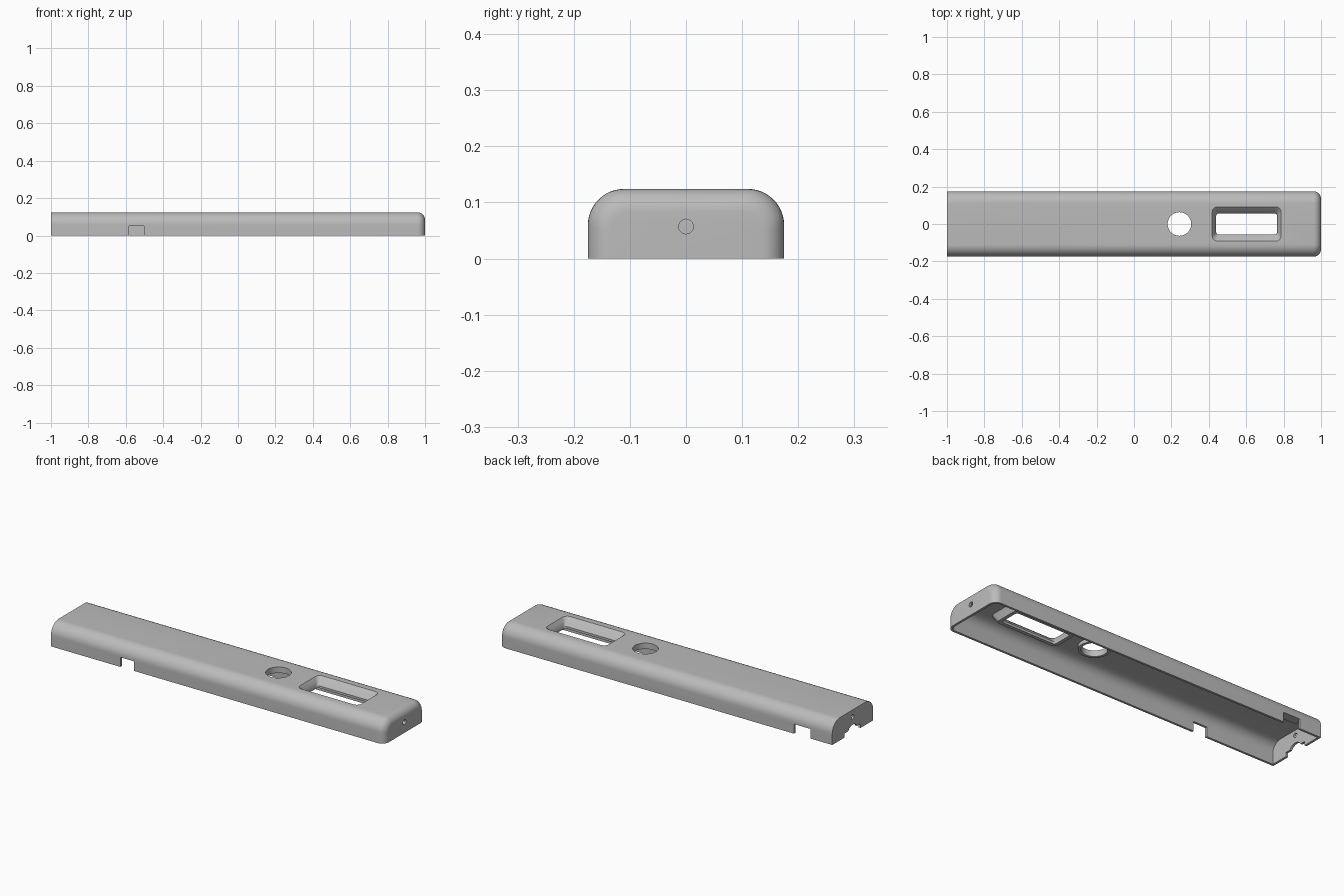
import bpy, bmesh, math
from mathutils import Matrix

cube = bpy.data.objects.get("Cube")
if cube:
    bpy.data.objects.remove(cube, do_unlink=True)

grey = bpy.data.materials.new("plain grey")
grey.use_nodes = True
COLOUR = (0.5, 0.5, 0.5, 1)
grey.diffuse_color = COLOUR
grey.node_tree.nodes["Principled BSDF"].inputs["Base Color"].default_value = COLOUR

LENGTH, HALF_W, HEIGHT = 2.0, 0.175, 0.124
EDGE_R, END_R, WALL = 0.065, 0.04, 0.012


def finish(bm, name):
    bmesh.ops.recalc_face_normals(bm, faces=bm.faces)
    mesh = bpy.data.meshes.new(name)
    bm.to_mesh(mesh)
    bm.free()
    mesh.materials.append(grey)
    obj = bpy.data.objects.new(name, mesh)
    bpy.context.collection.objects.link(obj)
    return obj


def loft(name, rings):
    """Skin a list of equal-length point rings and cap both ends."""
    bm = bmesh.new()
    loops = [[bm.verts.new(p) for p in ring] for ring in rings]
    n = len(loops[0])
    for a, b in zip(loops, loops[1:]):
        for i in range(n):
            j = (i + 1) % n
            bm.faces.new((a[i], a[j], b[j], b[i]))
    bm.faces.new(loops[0])
    bm.faces.new(loops[-1])
    return finish(bm, name)


def arch(x, half_w, top, r, base, steps=12):
    """Cross-section with rounded upper corners and a flat base."""
    pts = [(x, half_w, base)]
    for side, start in ((1, 0), (-1, math.pi / 2)):
        for i in range(steps + 1):
            a = start + math.pi / 2 * i / steps
            pts.append((x, side * (half_w - r) + r * math.cos(a),
                        top - r + r * math.sin(a)))
    return pts + [(x, -half_w, base)]


def rounded_bar(name, offset, base):
    """Long arch body with one softened end, shrunk by an offset."""
    end = END_R - offset
    stations = [(-LENGTH / 2 + offset, 0)]
    for i in range(9):
        a = math.pi / 2 * i / 8
        stations.append((LENGTH / 2 - END_R + end * math.sin(a),
                         end * (1 - math.cos(a))))
    return loft(name, [arch(x, HALF_W - offset - d, HEIGHT - offset - d,
                            EDGE_R - offset - d * 0.7, base) for x, d in stations])


def rounded_rect(cx, hx, hy, r, z):
    pts = []
    for k, (sx, sy) in enumerate(((1, 1), (-1, 1), (-1, -1), (1, -1))):
        for i in range(7):
            a = math.pi / 2 * (k + i / 6)
            pts.append((cx + sx * (hx - r) + r * math.cos(a),
                        sy * (hy - r) + r * math.sin(a), z))
    return pts


def box(name, lo, hi):
    bm = bmesh.new()
    size = [b - a for a, b in zip(lo, hi)]
    mid = [(a + b) / 2 for a, b in zip(lo, hi)]
    bmesh.ops.create_cube(bm, size=1, matrix=Matrix.Translation(mid) @ Matrix.Diagonal((*size, 1)))
    return finish(bm, name)


def cylinder(name, centre, radius, depth, axis="Z"):
    bm = bmesh.new()
    turn = Matrix.Rotation(math.pi / 2, 4, "Y") if axis == "X" else Matrix()
    bmesh.ops.create_cone(bm, cap_ends=True, segments=48, radius1=radius, radius2=radius,
                          depth=depth, matrix=Matrix.Translation(centre) @ turn)
    return finish(bm, name)


def combine(target, tool, operation):
    """Apply a boolean and remove its tool."""
    tool.hide_render = True
    mod = target.modifiers.new("boolean", "BOOLEAN")
    mod.operation, mod.solver, mod.object = operation, "EXACT", tool
    bpy.context.view_layer.objects.active = target
    bpy.ops.object.modifier_apply(modifier=mod.name)
    bpy.data.objects.remove(tool, do_unlink=True)


# Hollow shell, open underneath
shell = rounded_bar("cover_shell", 0, 0)
combine(shell, rounded_bar("cavity", WALL, -0.05), "DIFFERENCE")

# Collar below the round hole, frame below the window, block behind the rear notch
HOLE_X, WIN_X = 0.243, 0.602
additions = [
    cylinder("hole_collar", (HOLE_X, 0, 0.105), 0.077, 0.026),
    loft("window_frame", [rounded_rect(WIN_X, 0.182, 0.075, 0.025, 0.073),
                          rounded_rect(WIN_X, 0.200, 0.108, 0.035, 0.118)]),
    box("notch_block", (-0.885, 0.125, 0.052), (-0.755, 0.168, 0.085)),
]
for part in additions:
    combine(shell, part, "UNION")

# Openings: round hole, funnel window, side notches, end holes and cable arch
openings = [
    cylinder("round_hole", (HOLE_X, 0, 0.1), 0.063, 0.2),
    loft("window", [rounded_rect(WIN_X, 0.163, 0.056, 0.014, 0.05),
                    rounded_rect(WIN_X, 0.163, 0.056, 0.014, 0.085),
                    rounded_rect(WIN_X, 0.171, 0.072, 0.02, 0.106),
                    rounded_rect(WIN_X, 0.184, 0.092, 0.028, HEIGHT),
                    rounded_rect(WIN_X, 0.184, 0.092, 0.028, 0.15)]),
    box("front_notch", (-0.583, -0.2, -0.02), (-0.502, -0.15, 0.052)),
    box("rear_notch", (-0.87, 0.15, -0.02), (-0.77, 0.2, 0.052)),
    cylinder("right_end_hole", (1, 0, 0.057), 0.013, 0.1, "X"),
    cylinder("left_end_hole", (-1, 0, 0.085), 0.012, 0.1, "X"),
    cylinder("cable_arch", (-1, 0, 0), 0.044, 0.1, "X"),
    box("cable_slot", (-1.05, -0.068, -0.02), (-0.95, 0.068, 0.022)),
]
for part in openings:
    combine(shell, part, "DIFFERENCE")

bpy.ops.object.select_all(action="DESELECT")
shell.select_set(True)
bpy.context.view_layer.objects.active = shell
bpy.ops.object.shade_smooth_by_angle(angle=math.radians(30))
